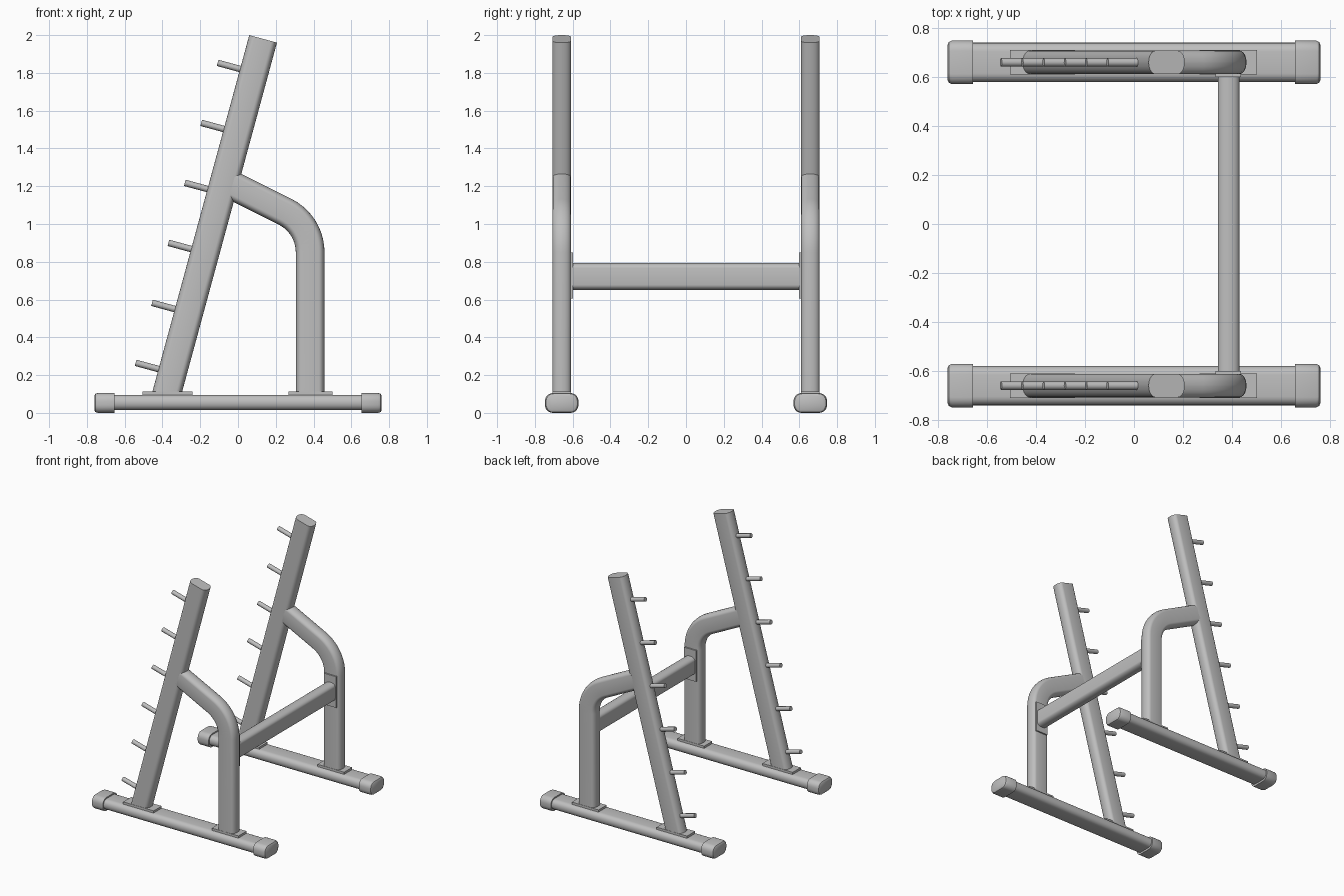
import bpy, bmesh, math
from mathutils import Vector

if "Cube" in bpy.data.objects:
    bpy.data.objects.remove(bpy.data.objects["Cube"])

GREY = (0.52, 0.52, 0.52, 1)
steel = bpy.data.materials.new("grey steel")
steel.use_nodes = True
steel.diffuse_color = GREY
steel.node_tree.nodes["Principled BSDF"].inputs["Base Color"].default_value = GREY

SIDE_Y = 0.658
X, Y, Z = Vector((1, 0, 0)), Vector((0, 1, 0)), Vector((0, 0, 1))


def section(w, h, rx, ry, steps=5):
    """Rectangle w by h with elliptical corners."""
    pts = []
    for q, (sx, sy) in enumerate([(1, 1), (-1, 1), (-1, -1), (1, -1)]):
        for i in range(steps + 1):
            a = math.pi / 2 * (q + i / steps)
            pts.append((sx * (w / 2 - rx) + rx * math.cos(a),
                        sy * (h / 2 - ry) + ry * math.sin(a)))
    return pts


def loft(name, profile, frames):
    """Skin the profile through frames of (centre, u, v, scale)."""
    bm = bmesh.new()
    rings = [[bm.verts.new(c + (u * a + v * b) * s) for a, b in profile]
             for c, u, v, s in frames]
    n = len(profile)
    for r0, r1 in zip(rings, rings[1:]):
        for i in range(n):
            j = (i + 1) % n
            bm.faces.new((r0[i], r0[j], r1[j], r1[i]))
    bm.faces.new(rings[0])
    bm.faces.new(rings[-1])
    bmesh.ops.remove_doubles(bm, verts=bm.verts, dist=1e-5)
    bmesh.ops.recalc_face_normals(bm, faces=bm.faces)
    mesh = bpy.data.meshes.new(name)
    bm.to_mesh(mesh)
    bm.free()
    mesh.materials.append(steel)
    obj = bpy.data.objects.new(name, mesh)
    bpy.context.collection.objects.link(obj)
    bpy.ops.object.select_all(action="DESELECT")
    obj.select_set(True)
    bpy.context.view_layer.objects.active = obj
    bpy.ops.object.shade_smooth_by_angle(angle=math.radians(35))
    return obj


def block(name, x0, x1, y, depth, z0, z1):
    rect = [(x0, -depth / 2), (x1, -depth / 2), (x1, depth / 2), (x0, depth / 2)]
    return loft(name, rect, [(Vector((0, y, z)), X, Y, 1) for z in (z0, z1)])


tube = section(0.152, 0.096, 0.03, 0.046)
base_tube = section(0.16, 0.08, 0.036, 0.036)
cap_tube = section(0.178, 0.105, 0.042, 0.042)
bar_tube = section(0.088, 0.145, 0.042, 0.028)
peg_round = section(0.034, 0.034, 0.017, 0.017, 3)

# Lean of the upright and its cross direction
lean = math.radians(15.2)
up = Vector((math.sin(lean), 0, math.cos(lean)))
across = Vector((math.cos(lean), 0, -math.sin(lean)))

for side, s in (("left_end", 1), ("right_end", -1)):
    y = s * SIDE_Y
    at = lambda x, z: Vector((x, y, z))

    # Base rail with domed end caps
    loft("base_rail_" + side, base_tube,
         [(at(x, 0.055), Y, Z, 1) for x in (-0.7, 0.7)])
    for e in (-1, 1):
        loft("base_cap_" + side, cap_tube,
             [(at(e * x, 0.0525), Y, Z, k) for x, k in
              ((0.655, 1), (0.742, 1), (0.754, 0.93), (0.76, 0.78))])

    # Foot plates
    block("upright_foot_plate_" + side, -0.505, -0.24, y, 0.1, 0.085, 0.112)
    block("leg_foot_plate_" + side, 0.267, 0.5, y, 0.1, 0.085, 0.112)

    # Leaning upright: square top, level foot
    top = at(0.133, 1.98)
    foot = top - up * ((1.98 - 0.1) / up.z)
    loft("upright_" + side, tube,
         [(foot, X / across.x, Y, 1), (top, across, Y, 1)])

    # Bent rear leg
    radius, turn = 0.24, math.radians(63.5)
    frames = [(at(0.382, 0.1), X, Y, 1)]
    for i in range(11):
        a = turn * i / 10
        out = Vector((math.cos(a), 0, math.sin(a)))
        frames.append((at(0.382 - radius, 0.85) + out * radius, out, Y, 1))
    end, out = frames[-1][0], frames[-1][1]
    along = Vector((-out.z, 0, out.x))
    frames.append((end + along * 0.32, out, Y, 1))
    loft("bent_leg_" + side, tube, frames)

    # Weight pegs
    for i in range(6):
        tip = at(-0.108 - 0.0868 * i, 1.853 - 0.3176 * i)
        loft("peg_" + side, peg_round,
             [(tip + across * d, up, Y, 1) for d in (0, 0.15)])

    # Bracket for the crossbar
    block("crossbar_bracket_" + side, 0.332, 0.436, s * 0.606, 0.014, 0.605, 0.85)

# Crossbar
loft("crossbar", bar_tube,
     [(Vector((0.385, y, 0.722)), X, Z, 1) for y in (-0.605, 0.605)])
